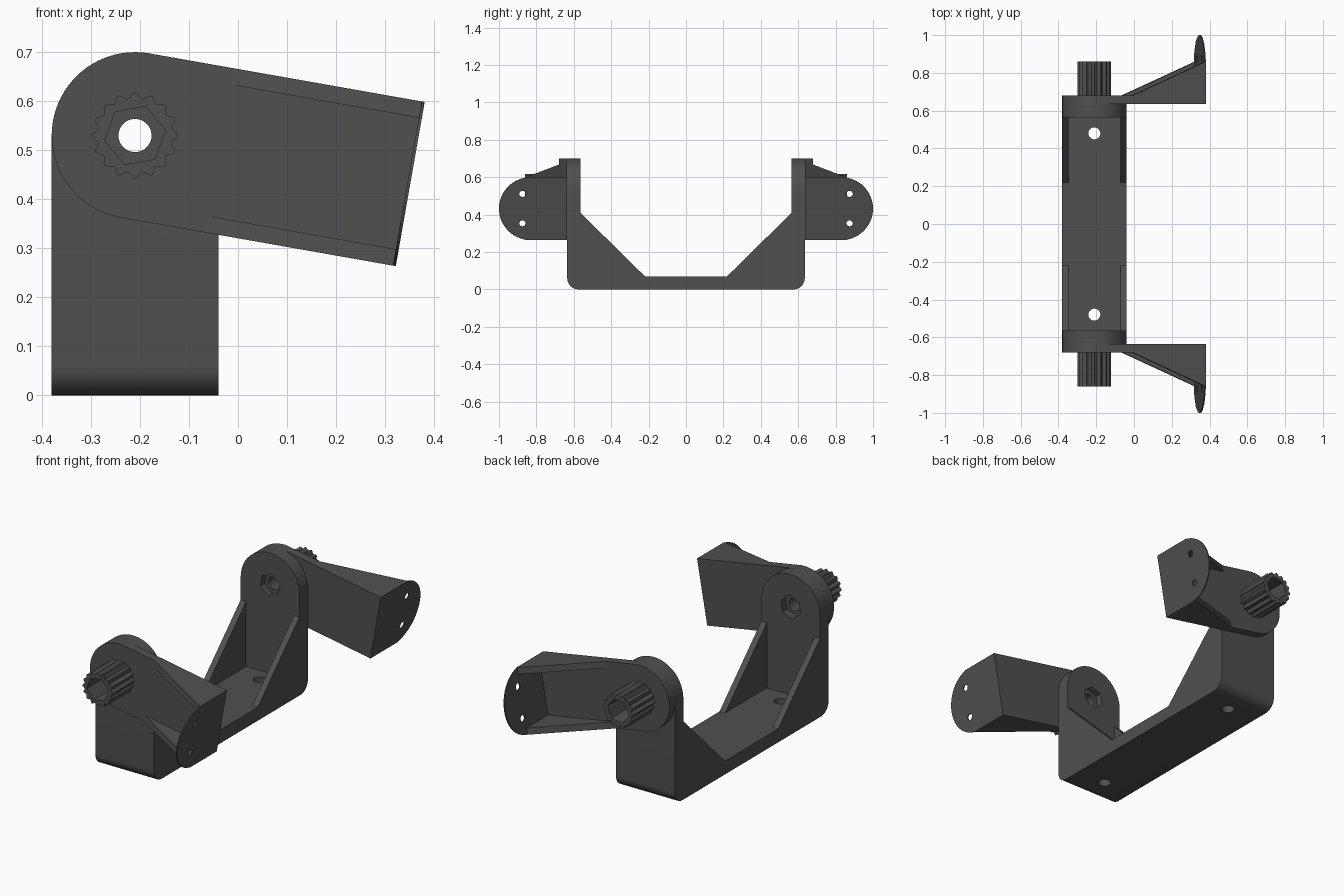
import bpy, bmesh
from math import sin, cos, pi, radians
from mathutils import Vector

if "Cube" in bpy.data.objects:
    bpy.data.objects.remove(bpy.data.objects["Cube"])

PX, PZ = -0.21, 0.53          # hinge pivot in x, z
R = 0.17                      # hinge end radius
T = radians(-10)              # arm tilt

mat = bpy.data.materials.new("dark_plastic")
mat.diffuse_color = (0.08, 0.08, 0.08, 1)
mat.use_nodes = True
mat.node_tree.nodes["Principled BSDF"].inputs["Base Color"].default_value = mat.diffuse_color


def yz(a, b, d): return Vector((d, a, b))      # profile in y,z extruded along x
def xz(a, b, d): return Vector((a, d, b))      # profile in x,z extruded along y
def xy(a, b, d): return Vector((a, b, d))      # profile in x,y extruded along z


def tilt(f):
    """Profile plane in arm space (u along the arm, v across), moved to the pivot."""
    def g(a, b, d):
        p = f(a, b, d)
        return Vector((PX + p.x * cos(T) - p.z * sin(T), p.y, PZ + p.x * sin(T) + p.z * cos(T)))
    return g


def prism(name, pts, plane, d0, d1):
    bm = bmesh.new()
    lo = [bm.verts.new(plane(a, b, d0)) for a, b in pts]
    hi = [bm.verts.new(plane(a, b, d1)) for a, b in pts]
    bm.faces.new(lo)
    bm.faces.new(hi)
    n = len(pts)
    for i in range(n):
        bm.faces.new((lo[i], lo[(i + 1) % n], hi[(i + 1) % n], hi[i]))
    bmesh.ops.recalc_face_normals(bm, faces=bm.faces)
    me = bpy.data.meshes.new(name)
    bm.to_mesh(me)
    bm.free()
    me.materials.append(mat)
    ob = bpy.data.objects.new(name, me)
    bpy.context.collection.objects.link(ob)
    return ob


def arc(cx, cy, r, a0, a1, n):
    return [(cx + r * cos(radians(a0 + (a1 - a0) * i / n)),
             cy + r * sin(radians(a0 + (a1 - a0) * i / n))) for i in range(n + 1)]


def ring(cx, cy, r, n, start=0):
    return arc(cx, cy, r, start, start + 360, n)[:-1]


def apply(ob, mod):
    bpy.context.view_layer.objects.active = ob
    bpy.ops.object.modifier_apply(modifier=mod.name)


def boolean(ob, tool, op='DIFFERENCE'):
    m = ob.modifiers.new("bool", 'BOOLEAN')
    m.operation, m.object, m.solver = op, tool, 'EXACT'
    apply(ob, m)
    bpy.data.objects.remove(tool)


def finish(ob, mirror=True):
    if mirror:
        m = ob.modifiers.new("mirror", 'MIRROR')
        m.use_axis = (False, True, False)
        m.use_mirror_merge = False
        apply(ob, m)
    bpy.ops.object.select_all(action='DESELECT')
    ob.select_set(True)
    bpy.context.view_layer.objects.active = ob
    bpy.ops.object.shade_smooth_by_angle(angle=radians(30))


# U bracket: outline with sloped gussets, rounded wall tops, hollow between gussets
half = arc(0.575, 0.06, 0.06, -90, 0, 8) + [(0.635, 0.71), (0.565, 0.71), (0.565, 0.41), (0.22, 0.07)]
bracket = prism("u_bracket", half + [(-y, z) for y, z in reversed(half)], yz, PX - R, PX + R)
dome = arc(PX, PZ, R, 0, 180, 40) + [(PX - R, -0.1), (PX + R, -0.1)]
boolean(bracket, prism("dome_tool", dome, xz, -0.8, 0.8), 'INTERSECT')
pocket = [(-0.565, 0.07), (0.565, 0.07), (0.565, 0.8), (-0.565, 0.8)]
boolean(bracket, prism("pocket_tool", pocket, yz, PX - 0.138, PX + 0.138))

# Pivot holes, nut pockets and screw holes
boolean(bracket, prism("pivot_tool", ring(PX, PZ, 0.034, 24), xz, -0.8, 0.8))
for s in (-1, 1):
    boolean(bracket, prism("nut_tool", ring(PX, PZ, 0.06, 6, 20), xz, s * 0.5, s * 0.6))
    boolean(bracket, prism("screw_tool", ring(PX, s * 0.48, 0.032, 24), xy, -0.1, 0.2))
finish(bracket, False)

# Arm plate with a round hinge end
L = 0.57
plate = prism("arm", arc(0, 0, R, 90, 270, 40) + [(L, -R), (L, R)], tilt(xz), 0.635, 0.68)
boolean(plate, prism("pivot_tool", ring(0, 0, 0.034, 24), tilt(xz), 0.5, 0.8))
finish(plate)

# Triangular ribs along the arm edges
for label, v0, v1 in (("upper", R - 0.034, R), ("lower", -R, -R + 0.034)):
    rib = prism(label + "_arm_rib", [(0.175, 0.68), (L, 0.68), (L, 0.86)], tilt(xy), v0, v1)
    finish(rib)

# Thin D-shaped end flange with two screw holes
flange = prism("end_flange", arc(0.83, 0, R, -90, 90, 32) + [(0.64, R), (0.64, -R)],
               tilt(yz), L - 0.006, L)
for v in (-0.08, 0.08):
    boolean(flange, prism("hole_tool", ring(0.875, v, 0.017, 16), tilt(yz), L - 0.1, L + 0.1))
finish(flange)

# Fluted clamp knob with a hexagonal socket
N = 16
flutes = []
for i in range(N * 6):
    a = 2 * pi * i / (N * 6)
    r = 0.082 + 0.006 * cos(N * a)
    flutes.append((PX + r * cos(a), PZ + r * sin(a)))
knob = prism("knob", flutes, xz, 0.68, 0.86)
boolean(knob, prism("pivot_tool", ring(PX, PZ, 0.034, 24), xz, 0.5, 1.0))
boolean(knob, prism("socket_tool", ring(PX, PZ, 0.063, 6, 10), xz, 0.73, 1.0))
finish(knob)
